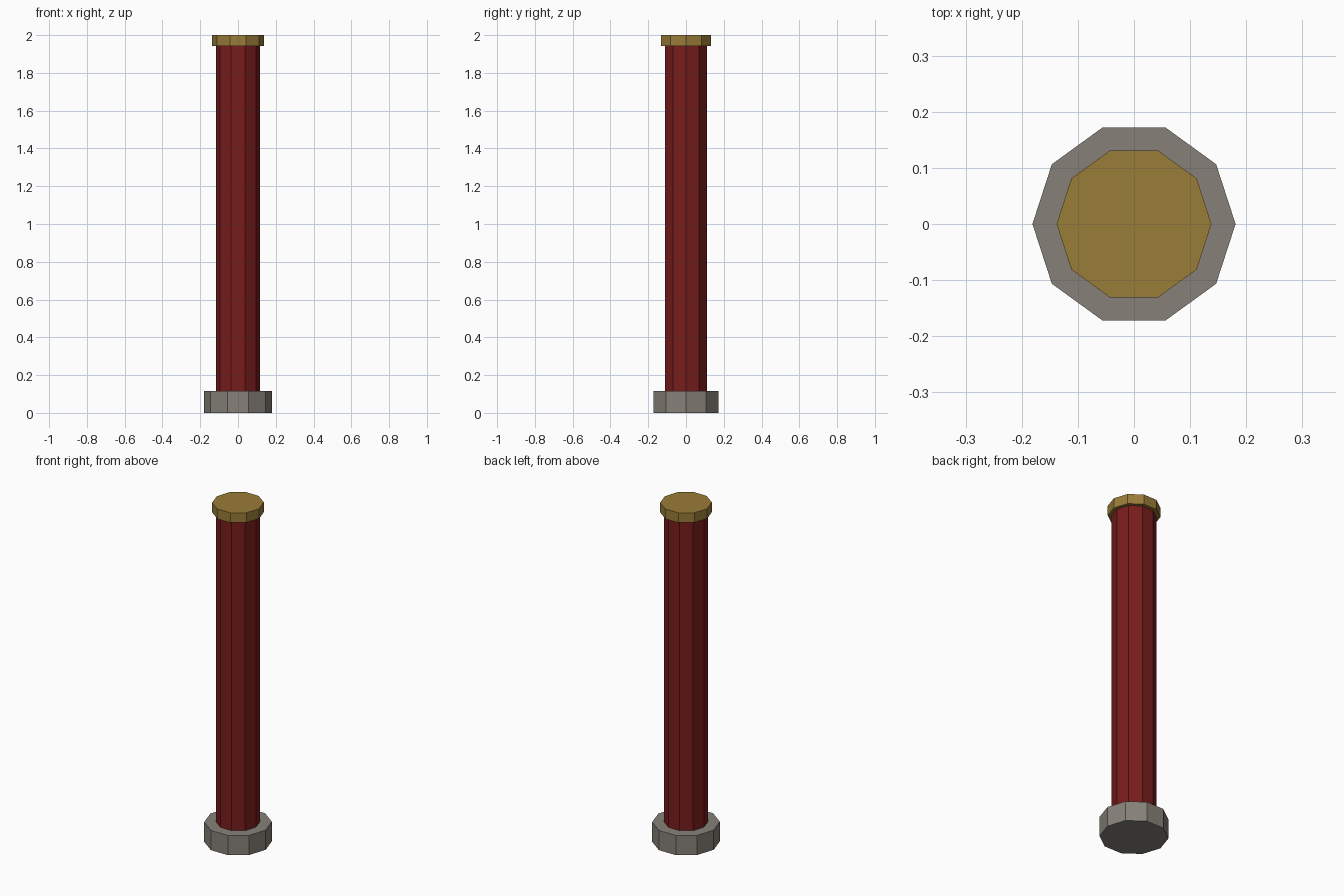
import bpy, bmesh
from math import pi
from mathutils import Matrix

if "Cube" in bpy.data.objects:
    bpy.data.objects.remove(bpy.data.objects["Cube"])


def material(name, rgb):
    m = bpy.data.materials.new(name)
    m.diffuse_color = (*rgb, 1)
    m.use_nodes = True
    m.node_tree.nodes["Principled BSDF"].inputs["Base Color"].default_value = m.diffuse_color
    return m


def drum(name, radius, z0, z1, mat):
    """Flat-shaded ten-sided cylinder with a corner on the x axis."""
    bm = bmesh.new()
    place = Matrix.Translation((0, 0, (z0 + z1) / 2)) @ Matrix.Rotation(pi / 2, 4, 'Z')
    bmesh.ops.create_cone(bm, cap_ends=True, segments=10, radius1=radius,
                          radius2=radius, depth=z1 - z0, matrix=place)
    mesh = bpy.data.meshes.new(name)
    bm.to_mesh(mesh)
    bm.free()
    mesh.materials.append(mat)
    ob = bpy.data.objects.new(name, mesh)
    bpy.context.collection.objects.link(ob)
    return ob


stone = material("stone", (0.24, 0.22, 0.19))
red = material("red_paint", (0.19, 0.012, 0.012))
gold = material("gold", (0.32, 0.20, 0.04))

# Stone foot, painted shaft, gilt cap
drum("base", 0.181, 0.0, 0.116, stone)
drum("shaft", 0.117, 0.116, 1.942, red)
drum("cap", 0.138, 1.942, 2.0, gold)
